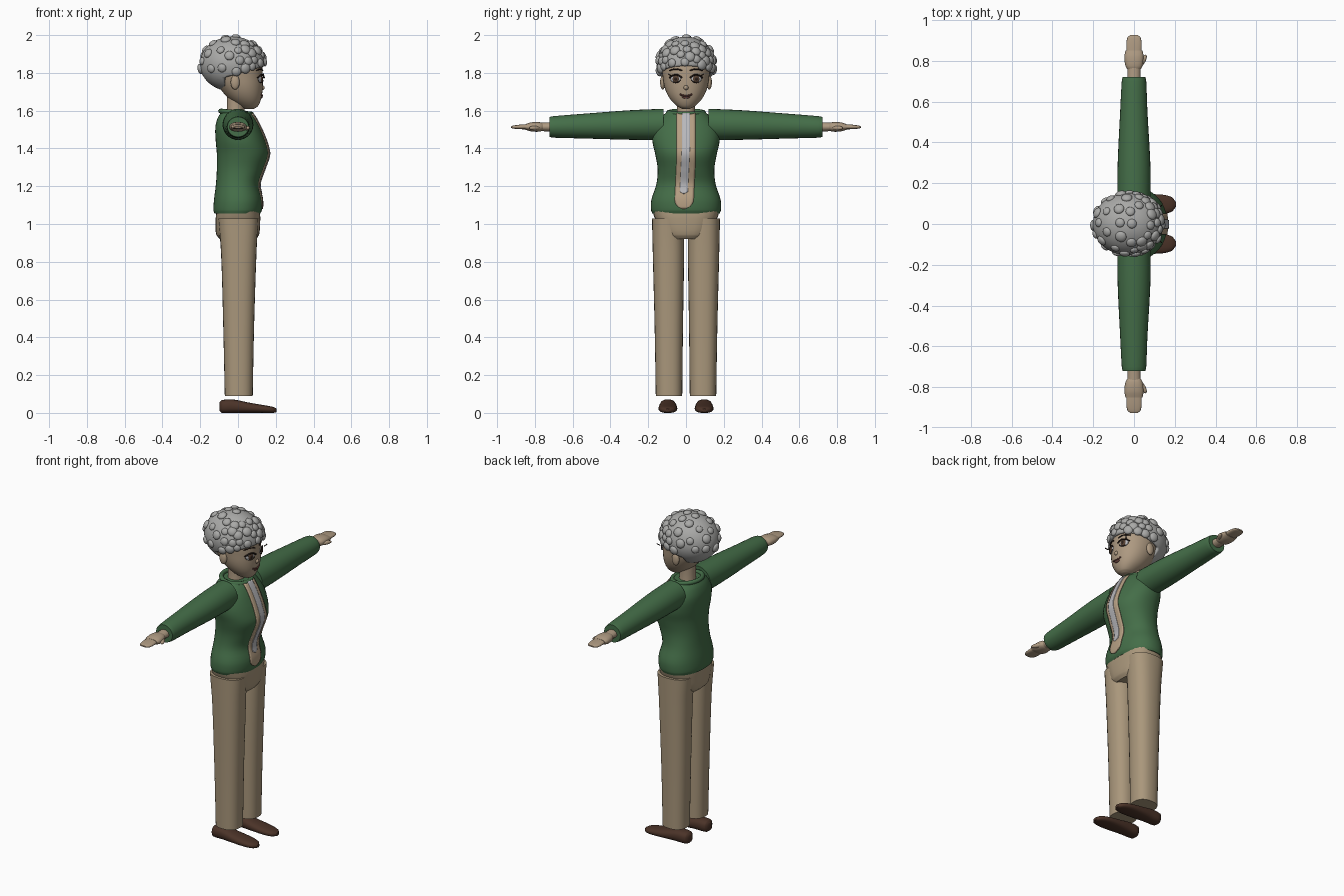
import bpy, bmesh, math, random
from mathutils import Vector, Matrix

if "Cube" in bpy.data.objects:
    bpy.data.objects.remove(bpy.data.objects["Cube"])

random.seed(4)


def mat(name, r, g, b):
    m = bpy.data.materials.new(name)
    m.diffuse_color = (r, g, b, 1)
    m.use_nodes = True
    m.node_tree.nodes["Principled BSDF"].inputs["Base Color"].default_value = m.diffuse_color
    return m


SKIN = mat("skin", .42, .32, .22)
HAIR = mat("grey hair", .40, .40, .39)
GREEN = mat("green knit", .058, .155, .065)
TAN = mat("tan trousers", .40, .31, .20)
SAND = mat("sand shirt trim", .47, .35, .23)
GREY = mat("pale grey shirt", .48, .48, .50)
SHOE = mat("brown leather", .070, .033, .021)
DARK = mat("dark brown", .022, .013, .010)
IRIS = mat("iris brown", .09, .05, .03)
LIP = mat("lip red", .13, .05, .04)


def finish(bm, name, material, angle=40):
    bmesh.ops.recalc_face_normals(bm, faces=bm.faces[:])
    me = bpy.data.meshes.new(name)
    bm.to_mesh(me)
    bm.free()
    me.materials.append(material)
    ob = bpy.data.objects.new(name, me)
    bpy.context.collection.objects.link(ob)
    bpy.ops.object.select_all(action='DESELECT')
    bpy.context.view_layer.objects.active = ob
    ob.select_set(True)
    bpy.ops.object.shade_smooth_by_angle(angle=math.radians(angle))
    return ob


def sample(rows, z):
    """Smoothly interpolated row (back, front, half width, offset) at height z."""
    i = max(k for k in range(len(rows) - 1) if rows[k][0] <= z or k == 0)
    p = [rows[max(0, min(len(rows) - 1, i + d))] for d in (-1, 0, 1, 2)]
    h = p[2][0] - p[1][0]
    t = max(0, min(1, (z - p[1][0]) / h))
    out = []
    for c in range(1, 5):
        m1 = (p[2][c] - p[0][c]) / (p[2][0] - p[0][0]) * h
        m2 = (p[3][c] - p[1][c]) / (p[3][0] - p[1][0]) * h
        out.append((2*t**3 - 3*t**2 + 1) * p[1][c] + (t**3 - 2*t*t + t) * m1
                   + (3*t*t - 2*t**3) * p[2][c] + (t**3 - t*t) * m2)
    return out


def loft(name, rows, material, power=2.0, n=28, sub=4, place=lambda a, b, z: (a, b, z)):
    bm = bmesh.new()
    zs = [r[0] + (q[0] - r[0]) * k / sub for r, q in zip(rows, rows[1:]) for k in range(sub)]
    rings = []
    for z in zs + [rows[-1][0]]:
        b, f, w, o = sample(rows, z)
        ring = []
        for k in range(n):
            c, s = math.cos(math.tau * k / n), math.sin(math.tau * k / n)
            x = (b + f) / 2 + (f - b) / 2 * math.copysign(abs(c) ** (2 / power), c)
            y = o + w * math.copysign(abs(s) ** (2 / power), s)
            ring.append(bm.verts.new(place(x, y, z)))
        rings.append(ring)
    for r, q in zip(rings, rings[1:]):
        for k in range(n):
            bm.faces.new((r[k], r[(k + 1) % n], q[(k + 1) % n], q[k]))
    bm.faces.new(rings[0])
    bm.faces.new(rings[-1])
    return finish(bm, name, material)


def surface(rows, y, z, power=2.0):
    b, f, w, o = sample(rows, z)
    return (b + f) / 2 + (f - b) / 2 * max(0, 1 - abs(y / w) ** power) ** (1 / power)


def ball(name, loc, size, material, rot=None, seg=20):
    bm = bmesh.new()
    m = Matrix.Translation(loc) @ (rot or Matrix()) @ Matrix.Diagonal((*size, 1))
    bmesh.ops.create_uvsphere(bm, u_segments=seg, v_segments=seg // 2 + 2, radius=1, matrix=m)
    return finish(bm, name, material)


def tube(name, pts, radius, material, closed=False):
    cu = bpy.data.curves.new(name, 'CURVE')
    cu.dimensions, cu.bevel_depth, cu.bevel_resolution = '3D', radius, 2
    cu.use_fill_caps = True
    sp = cu.splines.new('POLY')
    sp.points.add(len(pts) - 1)
    for p, co in zip(sp.points, pts):
        p.co = (*co, 1)
    sp.use_cyclic_u = closed
    sp.use_smooth = True
    cu.materials.append(material)
    ob = bpy.data.objects.new(name, cu)
    bpy.context.collection.objects.link(ob)
    return ob


# Trousers: pelvis and legs
loft("trouser_pelvis", [(.92, -.095, .095, .10, 0), (.945, -.116, .112, .125, 0),
                        (1.03, -.118, .118, .165, 0), (1.07, -.115, .115, .178, 0)], TAN, 2.6)
for side, s in (("left", 1), ("right", -1)):
    loft(side + "_trouser_leg", [(.09, -.07, .078, .07, s*.09), (.45, -.078, .085, .075, s*.091),
                                 (.85, -.09, .098, .083, s*.093), (1.03, -.105, .108, .084, s*.096)], TAN, 2.4)

# Shoes: lofted from heel to toe
for side, s in (("left", 1), ("right", -1)):
    loft(side + "_shoe", [(-.098, .01, .055, .02, 0), (-.085, 0, .068, .038, 0), (-.02, 0, .07, .043, 0),
                          (.05, 0, .056, .048, 0), (.13, 0, .042, .049, 0), (.185, 0, .032, .036, 0),
                          (.205, .004, .022, .012, 0)],
         SHOE, 2.5, 20, 3, lambda a, b, z, s=s: (z, s * .096 + b, a))

# Cardigan body
BODY = [(1.055, -.125, .118, .178, 0), (1.075, -.13, .127, .185, 0), (1.13, -.127, .128, .183, 0),
        (1.21, -.117, .113, .157, 0), (1.29, -.112, .138, .150, 0), (1.37, -.112, .163, .163, 0),
        (1.44, -.118, .147, .178, 0), (1.51, -.12, .118, .172, 0), (1.56, -.108, .092, .138, 0),
        (1.59, -.09, .072, .105, 0)]
loft("cardigan_body", BODY, GREEN, 2.2, 40)
tube("cardigan_collar", [(-.01 + .082 * math.cos(a), .093 * math.sin(a), 1.59 - .008 * math.cos(a))
                         for a in (math.tau * k / 32 for k in range(32))], .013, GREEN, True)


# Shirt panels following the chest
def panel(name, z0, z1, half, round_end, lift, material):
    bm = bmesh.new()
    rows = []
    for i in range(41):
        z = z0 + (z1 - z0) * i / 40
        u = max(0, 1 - (z - z0) / round_end)
        w = half * math.sqrt(max(.02, 1 - u * u))
        cy = -.012 * max(0, 1 - (z - z0) / .25)
        rows.append([bm.verts.new((surface(BODY, cy + w * t / 4, z, 2.2) + lift, cy + w * t / 4, z))
                     for t in range(-4, 5)])
    for r, q in zip(rows, rows[1:]):
        for k in range(8):
            bm.faces.new((r[k], r[k + 1], q[k + 1], q[k]))
    ob = finish(bm, name, material)
    sol = ob.modifiers.new("thickness", 'SOLIDIFY')
    sol.thickness, sol.offset = .006, 0


panel("shirt_trim", 1.08, 1.585, .05, .05, .002, SAND)
panel("shirt_centre", 1.16, 1.588, .021, .01, .005, GREY)

# Sleeves and hands, lofted outward along y
for side, s in (("left", 1), ("right", -1)):
    out = lambda a, b, z, s=s: (a, s * z, b)
    loft(side + "_sleeve", [(.12, -.082, .082, .083, 1.527), (.3, -.08, .08, .078, 1.524),
                            (.55, -.068, .066, .065, 1.518), (.70, -.06, .06, .057, 1.514),
                            (.722, -.056, .056, .053, 1.514)], GREEN, 2, 28, 4, out)
    loft(side + "_wrist", [(.70, -.032, .032, .026, 1.514), (.77, -.032, .032, .022, 1.514)], SKIN, 2, 20, 2, out)
    loft(side + "_palm", [(.755, -.03, .03, .018, 1.514), (.775, -.042, .042, .025, 1.514),
                          (.82, -.047, .047, .024, 1.514), (.85, -.042, .042, .015, 1.514)], SKIN, 2.3, 20, 3, out)
    loft(side + "_fingers", [(.835, -.036, .036, .014, 1.515), (.88, -.038, .038, .012, 1.514),
                             (.915, -.032, .032, .008, 1.513), (.926, -.02, .02, .004, 1.513)], SKIN, 2.5, 20, 3, out)
    ball(side + "_thumb", (.043, s * .80, 1.508), (.013, .034, .012), SKIN, Matrix.Rotation(-s * .5, 4, 'Z'))

# Neck and head
loft("neck", [(1.52, -.065, .045, .06, 0), (1.60, -.058, .035, .048, 0), (1.72, -.06, .04, .05, 0)], SKIN)
HEAD = [(1.61, .035, .085, .02, 0), (1.622, .01, .104, .045, 0), (1.66, -.045, .122, .083, 0),
        (1.71, -.09, .13, .109, 0), (1.77, -.13, .131, .122, 0), (1.85, -.15, .122, .125, 0),
        (1.93, -.11, .06, .08, 0)]
loft("head", HEAD, SKIN, 2.1, 36)
ball("nose", (.127, 0, 1.722), (.014, .013, .013), SKIN)

# Face features
skin_x = lambda y, z: surface(HEAD, y, z, 2.1)
for side, s in (("left", 1), ("right", -1)):
    y, z = s * .054, 1.768
    x = skin_x(y, z)
    turn = Matrix.Rotation(s * .28, 4, 'Z')
    ball(side + "_ear", (-.015, s * .123, 1.75), (.024, .014, .038), SKIN)
    ball(side + "_eye", (x - .001, y, z), (.010, .029, .021), GREY, turn)
    ball(side + "_iris", (x + .004, y, z), (.008, .019, .019), IRIS, turn)
    ball(side + "_pupil", (x + .008, y, z), (.006, .010, .010), DARK, turn)
    arc = lambda w, h, zc, lift, s=s: [(skin_x(s * (.054 + w * t / 5), zc) + lift, s * (.054 + w * t / 5),
                                        zc + h * (1 - (t / 5) ** 2)) for t in range(-5, 6)]
    tube(side + "_upper_lashes", arc(.032, .016, 1.774, .009), .0045, DARK)
    tube(side + "_lower_lashes", arc(.026, -.015, 1.762, .005), .002, DARK)
    tube(side + "_lash_tip", [(x + .004, s * .078, 1.782), (x + .016, s * .092, 1.794)], .003, DARK)
    tube(side + "_eyebrow", arc(.033, .008, 1.812, .002), .0035, DARK)
ball("lower_lip", (skin_x(0, 1.672) - .001, 0, 1.672), (.007, .021, .008), LIP)
tube("upper_lip", [(skin_x(.033 * t / 5, 1.68) + .002, .033 * t / 5, 1.679 + .008 * (t / 5) ** 2)
                   for t in range(-5, 6)], .0045, LIP)

# Hair cap, trimmed along the hairline
C, R = Vector((-.03, 0, 1.847)), Vector((.172, .153, .145))
bm = bmesh.new()
bmesh.ops.create_uvsphere(bm, u_segments=48, v_segments=32, radius=1,
                          matrix=Matrix.Translation(C) @ Matrix.Diagonal((*R, 1)))
hairline = lambda x: 1.775 + .29 * (x + .07)
for co, no in (((-.07, 0, 1.8), (1, 0, 0)), ((-.07, 0, 1.775), (-.29, 0, 1))):
    bmesh.ops.bisect_plane(bm, geom=bm.verts[:] + bm.edges[:] + bm.faces[:], plane_co=co, plane_no=no)
low = [f for f in bm.faces if (c := f.calc_center_median()).x > -.07 and c.z < hairline(c.x)]
bmesh.ops.delete(bm, geom=low, context='FACES')
cap = finish(bm, "hair_cap", HAIR)
cap.modifiers.new("thickness", 'SOLIDIFY').thickness = .02

# Curls: sparse at the crown and back, dense at the front and along the hairline
spots = []
for _ in range(4000):
    d = Vector([random.gauss(0, 1) for _ in range(3)]).normalized()
    p = C + d * R
    if p.z < (1.82 if p.x < -.07 else hairline(p.x) + .012):
        continue
    gap = .036 if p.x > .0 and p.z < 1.96 else .058
    if all((p - q).length > gap for q in spots):
        spots.append(p)
bm = bmesh.new()
for p in spots:
    n = Vector([(p - C)[i] / R[i] ** 2 for i in range(3)])
    r = random.uniform(.020, .028)
    bmesh.ops.create_uvsphere(bm, u_segments=14, v_segments=9, radius=r,
                              matrix=Matrix.Translation(p) @ n.to_track_quat('Z', 'Y').to_matrix().to_4x4()
                              @ Matrix.Diagonal((1, 1, .55, 1)))
finish(bm, "hair_curls", HAIR, 60)
